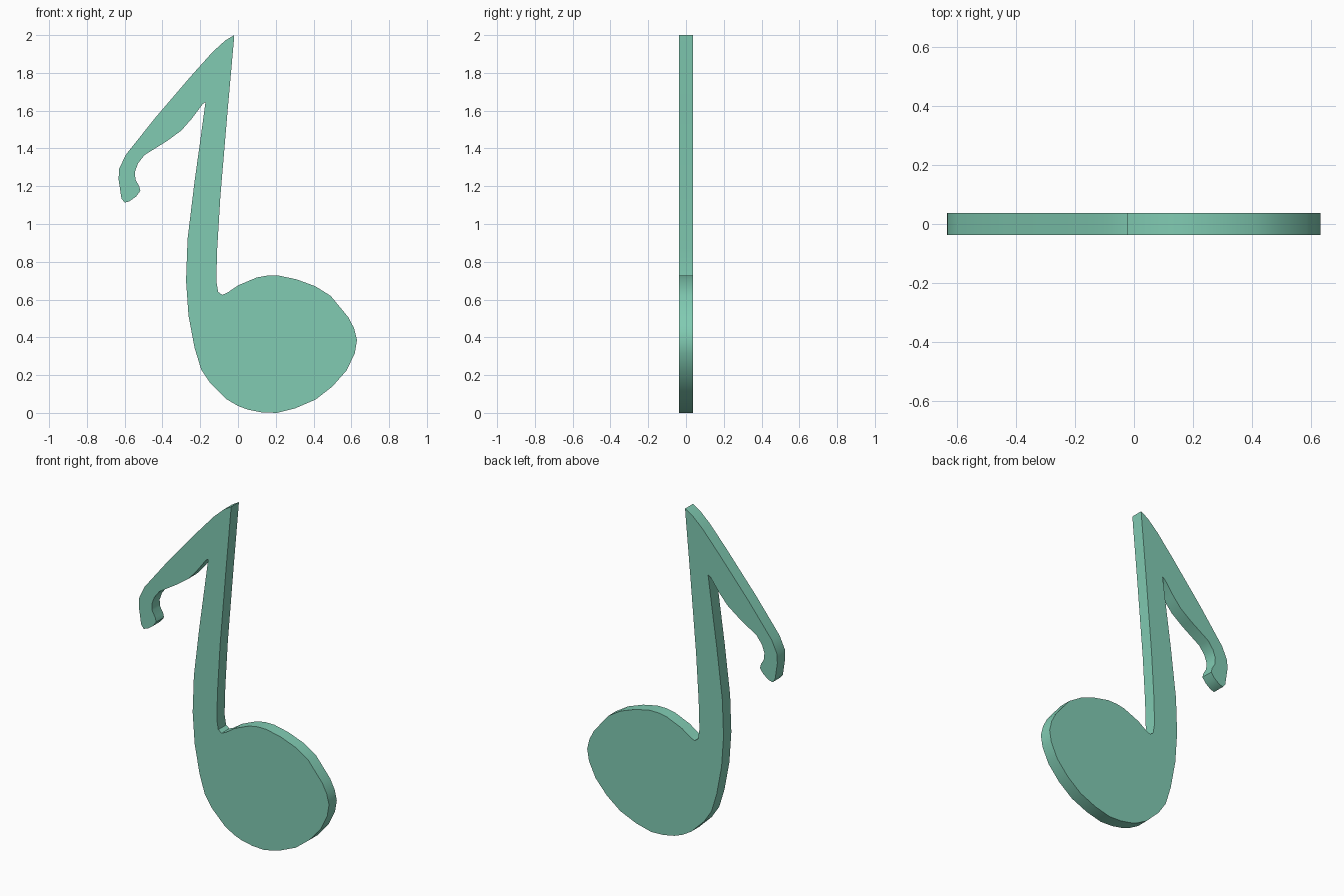
import bpy, bmesh

HALF = 0.037  # half thickness of the plate

# Outline in x, z, clockwise from the tip
stem_right = [(-0.02, 2.0), (-0.022, 1.97), (-0.055, 1.6), (-0.093, 1.15), (-0.11, 0.87),
              (-0.115, 0.70), (-0.105, 0.64), (-0.083, 0.625), (-0.055, 0.637)]
head = [(0.0, 0.675), (0.10, 0.717), (0.155, 0.727), (0.215, 0.727), (0.31, 0.707),
        (0.41, 0.67), (0.49, 0.62), (0.585, 0.505), (0.615, 0.447), (0.63, 0.385),
        (0.618, 0.315), (0.575, 0.225), (0.5, 0.14), (0.41, 0.07), (0.305, 0.025),
        (0.205, 0.0), (0.125, 0.003), (0.05, 0.018), (0.0, 0.037), (-0.06, 0.072),
        (-0.145, 0.155), (-0.195, 0.23)]
stem_left = [(-0.23, 0.345), (-0.262, 0.515), (-0.275, 0.7), (-0.267, 0.92),
             (-0.23, 1.225), (-0.2, 1.44), (-0.172, 1.645)]
flag = [(-0.187, 1.635), (-0.247, 1.555), (-0.3, 1.495), (-0.375, 1.44), (-0.495, 1.365),
        (-0.53, 1.32), (-0.546, 1.275), (-0.543, 1.235), (-0.523, 1.2), (-0.517, 1.175),
        (-0.54, 1.145), (-0.575, 1.12), (-0.6, 1.113), (-0.617, 1.135), (-0.632, 1.235),
        (-0.63, 1.29), (-0.595, 1.365), (-0.44, 1.56), (-0.247, 1.785), (-0.135, 1.91),
        (-0.067, 1.972)]

# Flat plate: fill the outline and extrude it through the thickness
bm = bmesh.new()
face = bm.faces.new([bm.verts.new((x, -HALF, z))
                     for x, z in stem_right + head + stem_left + flag])
ext = bmesh.ops.extrude_face_region(bm, geom=[face], use_keep_orig=True)
verts = [g for g in ext["geom"] if isinstance(g, bmesh.types.BMVert)]
bmesh.ops.translate(bm, verts=verts, vec=(0, 2 * HALF, 0))
bmesh.ops.recalc_face_normals(bm, faces=bm.faces[:])
mesh = bpy.data.meshes.new("music_note")
bm.to_mesh(mesh)
bm.free()
note = bpy.data.objects.new("music_note", mesh)
bpy.context.collection.objects.link(note)

# Green finish
mat = bpy.data.materials.new("green")
mat.diffuse_color = (0.22, 0.60, 0.45, 1)
mesh.materials.append(mat)

# Smooth rim, sharp plate edges
bpy.context.view_layer.objects.active = note
note.select_set(True)
bpy.ops.object.shade_smooth_by_angle(angle=0.6)
